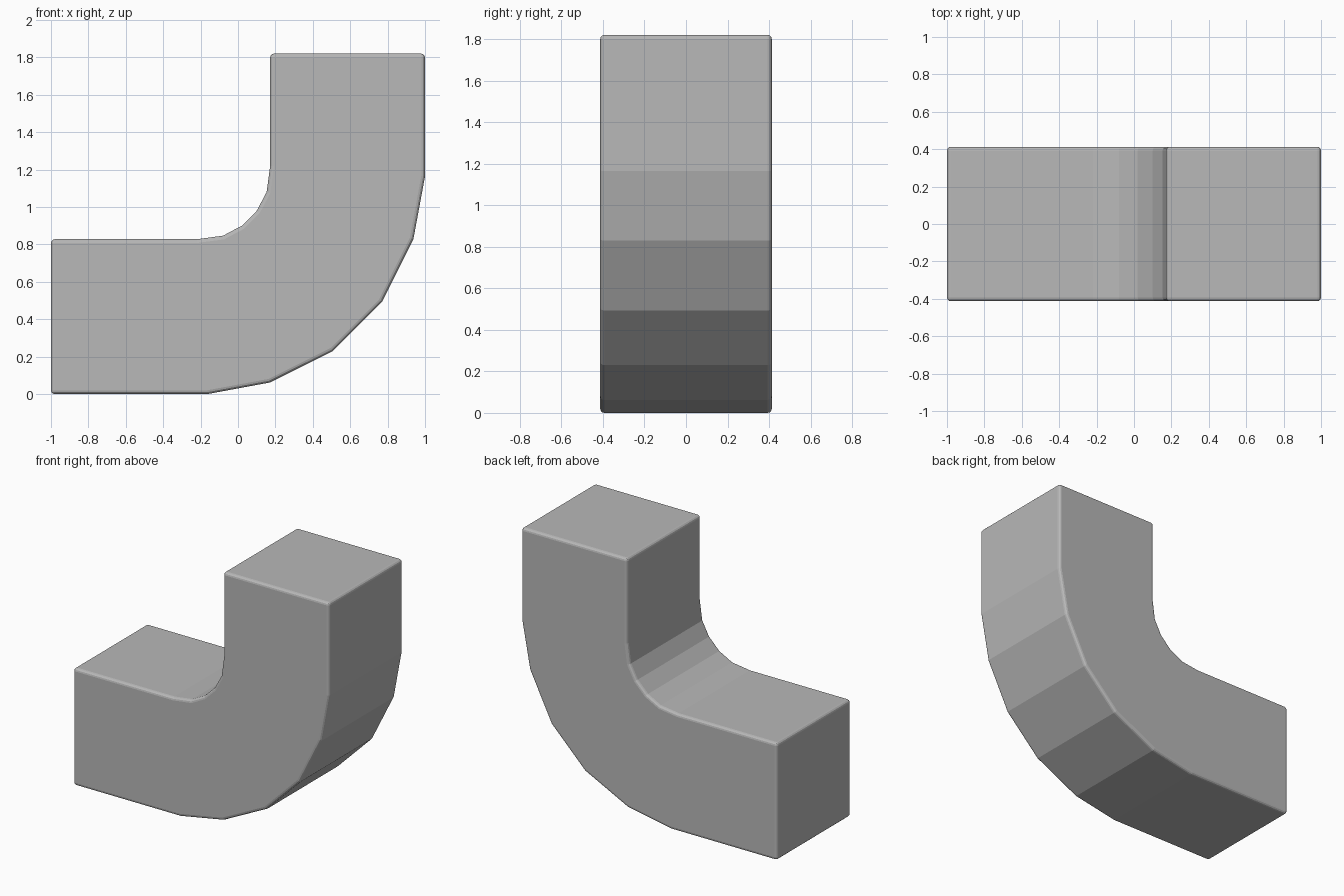
import bpy
import bmesh

if "Cube" in bpy.data.objects:
    bpy.data.objects.remove(bpy.data.objects["Cube"])

HALF_DEPTH = 0.413

# Single plain grey
grey = bpy.data.materials.new("plain grey")
grey.diffuse_color = (0.48, 0.48, 0.48, 1.0)
grey.use_nodes = True
grey.node_tree.nodes["Principled BSDF"].inputs["Base Color"].default_value = grey.diffuse_color


def mirror(points):
    """Reflect half of a bend across the elbow's diagonal, x + z = 1."""
    return [(1 - z, 1 - x) for x, z in reversed(points)]


# Half profiles: horizontal leg up to the middle of the bend
outer = [(-1.0, 0.0), (-0.165, 0.0), (0.17, 0.062), (0.507, 0.23)]
inner = [(-1.0, 0.828), (-0.22, 0.828), (-0.08, 0.847), (0.02, 0.90)]
# The vertical leg is shorter than a pure reflection, so end it at the top
top = 1.82
outer_path = outer + mirror(outer)[:-1] + [(1.0, top)]
inner_path = inner + mirror(inner)[:-1] + [(0.172, top)]
profile = outer_path + inner_path[::-1]

# Elbow block: profile extruded along y
bm = bmesh.new()
face = bm.faces.new([bm.verts.new((x, -HALF_DEPTH, z)) for x, z in profile])
result = bmesh.ops.extrude_face_region(bm, geom=[face])
moved = [g for g in result["geom"] if isinstance(g, bmesh.types.BMVert)]
bmesh.ops.translate(bm, verts=moved, vec=(0, 2 * HALF_DEPTH, 0))
bmesh.ops.recalc_face_normals(bm, faces=bm.faces)

# Small rounded edges on rims and ends; the bend facets stay crisp
sharp = [e for e in bm.edges if e.calc_face_angle() > 0.6]
bmesh.ops.bevel(bm, geom=sharp, offset=0.02, offset_type='OFFSET',
                segments=3, profile=0.5, affect='EDGES')
bmesh.ops.recalc_face_normals(bm, faces=bm.faces)

mesh = bpy.data.meshes.new("elbow_block")
bm.to_mesh(mesh)
bm.free()
mesh.materials.append(grey)
elbow = bpy.data.objects.new("elbow_block", mesh)
bpy.context.collection.objects.link(elbow)
